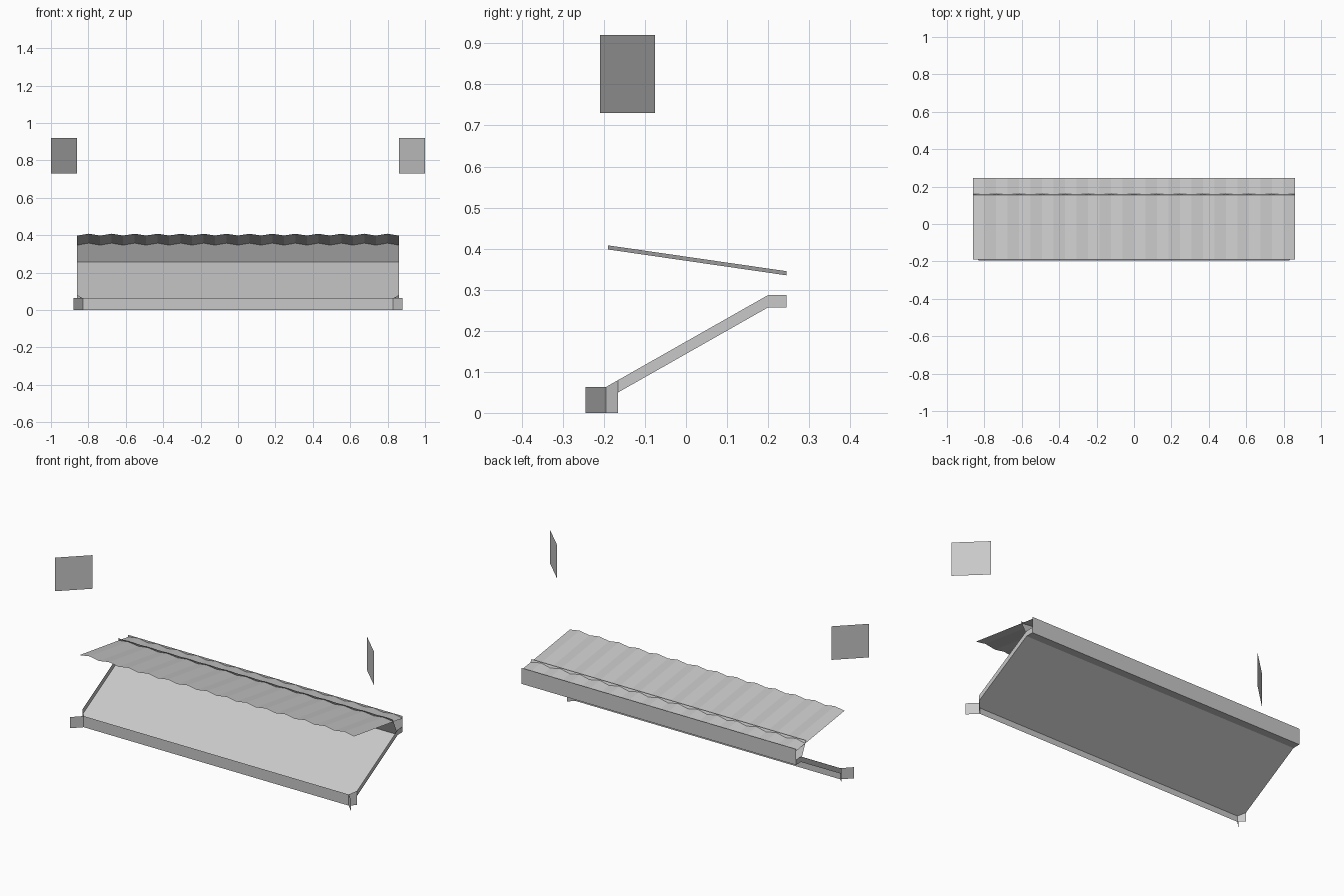
import bpy

cube = bpy.data.objects.get("Cube")
if cube:
    bpy.data.objects.remove(cube, do_unlink=True)

# One plain grey for everything
grey = bpy.data.materials.new("plain_grey")
grey.use_nodes = True
colour = (0.58, 0.58, 0.58, 1)
grey.diffuse_color = colour
grey.node_tree.nodes["Principled BSDF"].inputs["Base Color"].default_value = colour

# Shared dimensions
HALF = 0.86             # half width of the stand
CORNER = 0.83           # half width where the front corners are cut off
FRONT, CUT, STEP, BACK = -0.195, -0.165, 0.2, 0.245
DECK = 0.257            # height of the flat rear deck
RIM = 0.03              # height of the side rims
SLOPE = 0.567


def floor_z(y):
    """Height of the floor: a ramp that levels out at the rear."""
    return DECK + SLOPE * min(0, y - STEP)


def strip(name, lower, upper):
    """Sheet of quads between two matching rows of points."""
    n = len(lower)
    faces = [(i, i + 1, n + i + 1, n + i) for i in range(n - 1)]
    mesh = bpy.data.meshes.new(name)
    mesh.from_pydata(list(lower) + list(upper), [], faces)
    mesh.materials.append(grey)
    obj = bpy.data.objects.new(name, mesh)
    bpy.context.collection.objects.link(obj)
    return obj


def upright(name, plan, low, high):
    """Vertical sheet standing on a plan path; low and high are functions of y."""
    return strip(name, [(x, y, low(y)) for x, y in plan],
                 [(x, y, high(y)) for x, y in plan])


def level(z):
    return lambda y: z


def rim_z(y):
    return floor_z(y) + RIM


# Floor: sloping ramp with cut front corners and a flat rear deck
plan = [(CORNER, FRONT), (HALF, CUT), (HALF, STEP), (HALF, BACK)]
strip("floor", [(x, y, floor_z(y)) for x, y in reversed(plan)],
      [(-x, y, floor_z(y)) for x, y in reversed(plan)])

# Front and back boards
front_top = rim_z(FRONT)
upright("front_board", [(-CORNER, FRONT), (CORNER, FRONT)], level(0), level(front_top))
upright("back_board", [(HALF, BACK), (-HALF, BACK)], level(DECK), level(0.347))

# Inner wall leaning forward, its top edge just through the roof
strip("leaning_wall", [(-HALF, 0.203, DECK), (HALF, 0.203, DECK)],
      [(-HALF, 0.155, 0.362), (HALF, 0.155, 0.362)])

# Parts repeated on both sides
for side, s in (("left", 1), ("right", -1)):
    def path(*points):
        return [(s * x, y) for x, y in points][::s]

    upright(side + "_rim", path((HALF, CUT), (HALF, STEP), (HALF, BACK)), floor_z, rim_z)
    upright(side + "_front_corner", path((CORNER, FRONT), (HALF, CUT)), level(0), rim_z)
    upright(side + "_front_flap", path((CORNER, FRONT), (0.88, -0.245)),
            level(0), level(front_top))
    upright(side + "_high_panel", path((HALF, -0.075), (1.0, -0.21)),
            level(0.73), level(0.92))

# Corrugated roof sloping down to the back
FOLDS = 28
xs = [HALF * (2 * i / FOLDS - 1) for i in range(FOLDS + 1)]
ridge = [0.01 * (i % 2) for i in range(FOLDS + 1)]
strip("corrugated_roof", [(x, -0.19, 0.398 + r) for x, r in zip(xs, ridge)],
      [(x, BACK, 0.335 + r) for x, r in zip(xs, ridge)])
